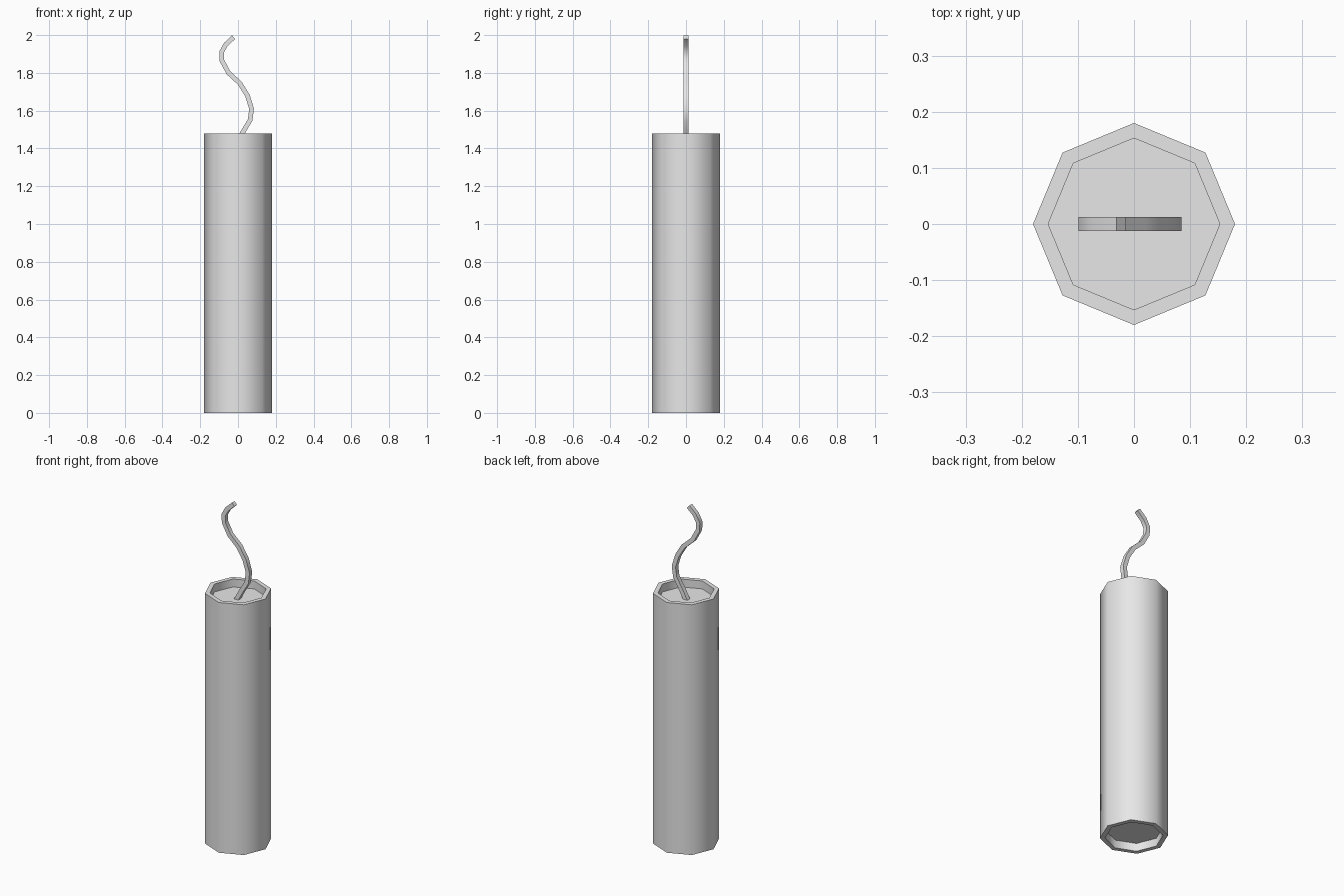
import bpy, bmesh, math
from mathutils import Vector

cube = bpy.data.objects.get("Cube")
if cube:
    bpy.data.objects.remove(cube, do_unlink=True)

SIDES = 8
HEIGHT, RADIUS, INNER, RECESS = 1.48, 0.18, 0.153, 0.047

grey = bpy.data.materials.new("plain grey")
grey.use_nodes = True
colour = (0.8, 0.8, 0.8, 1)
grey.diffuse_color = colour
grey.node_tree.nodes["Principled BSDF"].inputs["Base Color"].default_value = colour


def sweep(name, rings):
    """Skin closed rings of points in order, cap both ends and smooth by angle."""
    bm = bmesh.new()
    loops = [[bm.verts.new(p) for p in ring] for ring in rings]
    for a, b in zip(loops, loops[1:]):
        n = len(a)
        for i in range(n):
            j = (i + 1) % n
            bm.faces.new((a[i], a[j], b[j], b[i]))
    bm.faces.new(loops[0])
    bm.faces.new(loops[-1])
    bmesh.ops.recalc_face_normals(bm, faces=bm.faces)
    mesh = bpy.data.meshes.new(name)
    bm.to_mesh(mesh)
    bm.free()
    mesh.materials.append(grey)
    obj = bpy.data.objects.new(name, mesh)
    bpy.context.collection.objects.link(obj)
    bpy.ops.object.select_all(action="DESELECT")
    obj.select_set(True)
    bpy.context.view_layer.objects.active = obj
    bpy.ops.object.shade_smooth_by_angle(angle=math.radians(50))
    return obj


def octagon(radius, z):
    angles = [math.tau * i / SIDES for i in range(SIDES)]
    return [(radius * math.cos(a), radius * math.sin(a), z) for a in angles]


# Octagonal tube with a recessed cap at each end
sweep("tube_body", [octagon(r, z) for r, z in (
    (INNER, RECESS), (INNER, 0), (RADIUS, 0),
    (RADIUS, HEIGHT), (INNER, HEIGHT), (INNER, HEIGHT - RECESS))])

# Wavy square fuse: its path lies in the x-z plane
path = [Vector((x, 0, z)) for x, z in (
    (-0.01, 1.42), (0.025, 1.485), (0.064, 1.55), (0.072, 1.61), (0.05, 1.68),
    (0.01, 1.745), (-0.05, 1.80), (-0.085, 1.865), (-0.087, 1.91),
    (-0.065, 1.95), (-0.023, 1.989))]
half = 0.0125
rings = []
for i, p in enumerate(path):
    before = (p - path[max(i - 1, 0)]).normalized()
    after = (path[min(i + 1, len(path) - 1)] - p).normalized()
    tangent = (before + after).normalized()
    side = Vector((tangent.z, 0, -tangent.x)) * half
    depth = Vector((0, half, 0))
    rings.append([p + side + depth, p - side + depth, p - side - depth, p + side - depth])
sweep("fuse", rings)
